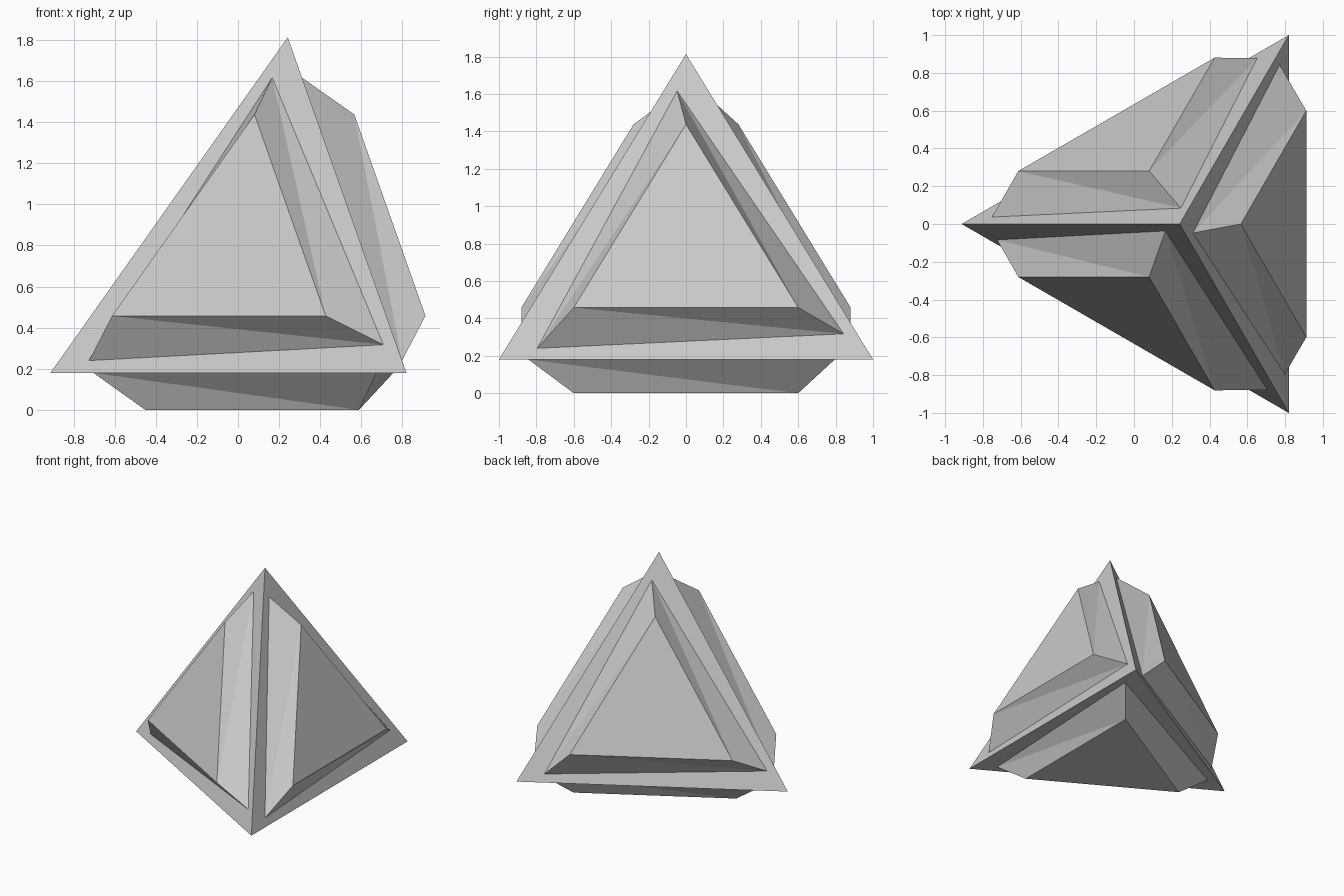
import bpy, bmesh, math
from mathutils import Vector, Matrix

if "Cube" in bpy.data.objects:
    bpy.data.objects.remove(bpy.data.objects["Cube"])

EDGE = 2.0                      # tetrahedron edge length
R = EDGE / math.sqrt(3)         # circumradius of one face
RAISE = 0.18                    # height of the raised panels
BASE_SCALE, TOP_SCALE = 0.82, 0.6
TWIST = 0.05                    # twist of each panel's base (radians)
CX = 0.242                      # shift that centres the model in x


def make_object(name, verts, faces):
    bm = bmesh.new()
    vs = [bm.verts.new(v) for v in verts]
    for f in faces:
        bm.faces.new([vs[i] for i in f])
    mesh = bpy.data.meshes.new(name)
    bm.to_mesh(mesh)
    bm.free()
    obj = bpy.data.objects.new(name, mesh)
    bpy.context.collection.objects.link(obj)
    return obj


# Core tetrahedron: three floor corners and an apex
corners = [Vector((CX + R * math.cos(a), R * math.sin(a), RAISE))
           for a in (math.pi, -math.pi / 3, math.pi / 3)]
corners.append(Vector((CX, 0, RAISE + EDGE * math.sqrt(2 / 3))))
sides = {"front": (0, 1, 3), "right": (1, 2, 3), "back": (2, 0, 3), "bottom": (0, 2, 1)}
make_object("core_tetrahedron", corners, sides.values())


def raised_panel(name, tri):
    """Tapered panel on a face: twisted base triangle, smaller straight top."""
    centre = sum(tri, Vector()) / 3
    normal = (tri[1] - tri[0]).cross(tri[2] - tri[0]).normalized()
    twist = Matrix.Rotation(TWIST, 3, normal)
    base = [centre + twist @ (p - centre) * BASE_SCALE for p in tri]
    top = [centre + (p - centre) * TOP_SCALE + normal * RAISE for p in tri]
    faces = [(3, 4, 5)]
    for i in range(3):
        j = (i + 1) % 3
        faces += [(i, j, 3 + i), (j, 3 + j, 3 + i)]
    make_object(name, base + top, faces)


# One panel on every face
for side, ids in sides.items():
    raised_panel(side + "_panel", [corners[i] for i in ids])
